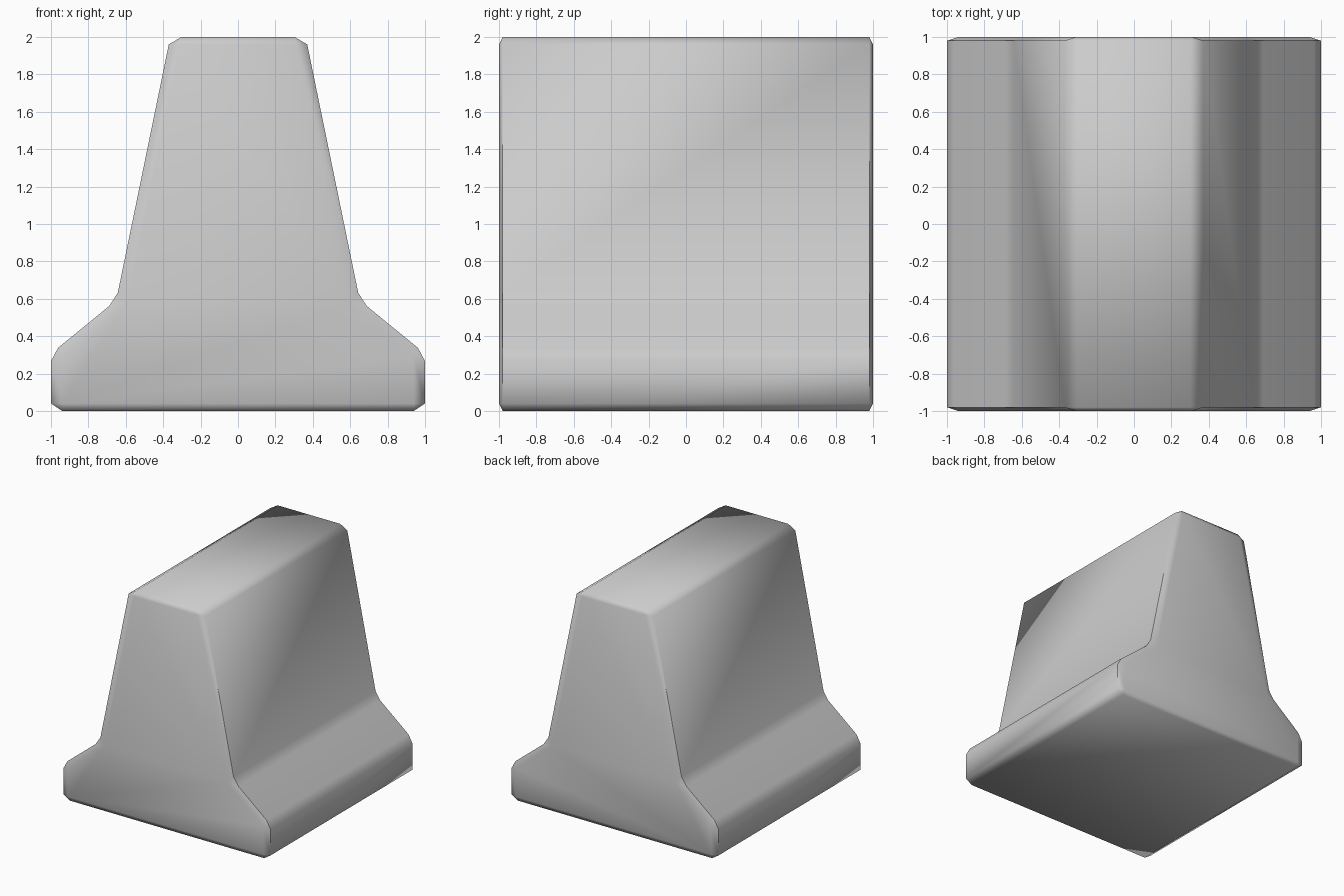
import bpy, bmesh, math
from mathutils import Matrix

if "Cube" in bpy.data.objects:
    bpy.data.objects.remove(bpy.data.objects["Cube"])

# Right half of the barrier profile (x, z), mirrored to the left
half = [(1.0, 0.0), (1.0, 0.307), (0.651, 0.592), (0.362, 2.0)]
profile = half + [(-x, z) for x, z in reversed(half)]

# Chamfer size differs per axis, so bevel in stretched space and scale back
bevel = 0.06
sx, sy, sz = 1.0, 0.02 / bevel, 0.04 / bevel

bm = bmesh.new()
face = bm.faces.new([bm.verts.new((x / sx, -1 / sy, z / sz)) for x, z in profile])
ext = bmesh.ops.extrude_face_region(bm, geom=[face])
new_verts = [g for g in ext["geom"] if isinstance(g, bmesh.types.BMVert)]
bmesh.ops.translate(bm, verts=new_verts, vec=(0, 2 / sy, 0))
if len(bm.faces) < len(profile) + 2:
    bm.faces.new([v for v in bm.verts if v not in new_verts])
bmesh.ops.recalc_face_normals(bm, faces=bm.faces[:])
bmesh.ops.bevel(bm, geom=bm.edges[:], offset=bevel, offset_type='OFFSET',
                segments=1, profile=0.5, affect='EDGES')
bmesh.ops.transform(bm, matrix=Matrix.Diagonal((sx, sy, sz, 1)), verts=bm.verts[:])
bmesh.ops.recalc_face_normals(bm, faces=bm.faces[:])

# Barrier block object
mesh = bpy.data.meshes.new("barrier_block")
bm.to_mesh(mesh)
bm.free()
block = bpy.data.objects.new("barrier_block", mesh)
bpy.context.collection.objects.link(block)
bpy.context.view_layer.objects.active = block
block.select_set(True)
bpy.ops.object.shade_smooth_by_angle(angle=math.radians(60))
